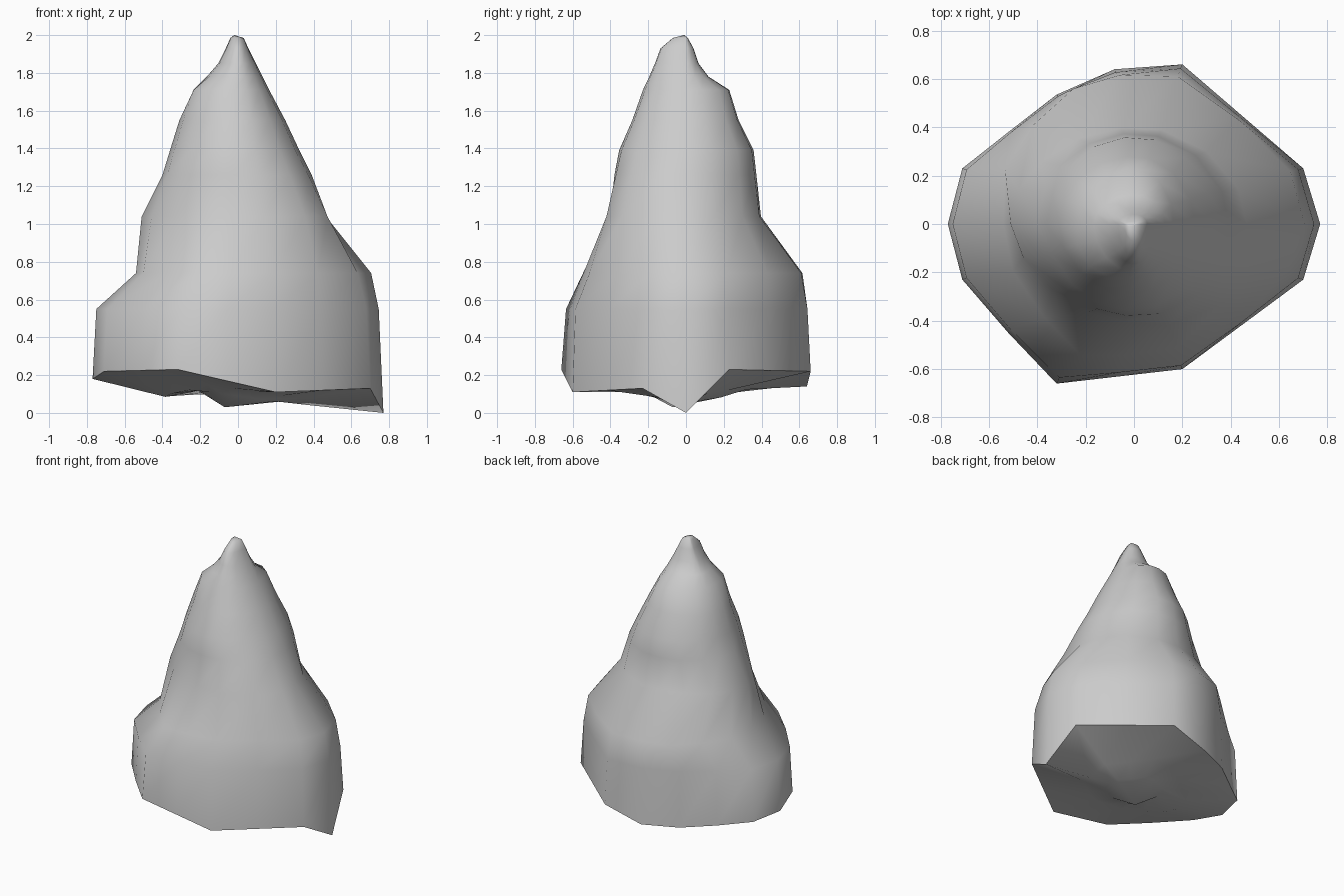
import bpy
import bmesh

cube = bpy.data.objects.get("Cube")
if cube:
    bpy.data.objects.remove(cube)

# Uneven lower rim, counter-clockwise: x, y, z
RIM = [(.77, 0, 0), (.70, .23, .23), (.45, .445, .225), (.20, .66, .22),
       (-.08, .64, .14), (-.32, .535, .14), (-.52, .38, .15), (-.71, .23, .17),
       (-.77, 0, .18), (-.71, -.23, .22), (-.52, -.45, .225), (-.32, -.66, .23),
       (-.06, -.63, .17), (.20, -.60, .11), (.45, -.415, .12), (.70, -.23, .13)]

# Levels going up: z, reach to -x, +x, -y, +y, roundness
LEVELS = [(.55, .75, .745, .64, .645, .1), (.74, .54, .705, .56, .617, .35),
          (1.04, .51, .465, .41, .40, .9), (1.26, .40, .39, .38, .375, 1),
          (1.39, .36, .325, .355, .36, 1), (1.55, .31, .25, .285, .28, 1),
          (1.71, .235, .165, .225, .23, 1), (1.78, .165, .13, .195, .12, 1),
          (1.85, .105, .095, .165, .067, 1), (1.93, .065, .055, .135, .04, 1),
          (1.985, .04, .03, .07, .01, 1)]

# Lumps and hollows on the diagonals: (z, left/right, back/front) -> amount
LUMPS = {(.74, -1, 1): .1, (.74, 1, -1): -.03, (1.04, 1, -1): .14,
         (1.04, -1, -1): -.06, (1.26, 1, -1): .03, (1.71, -1, -1): .1}

rock_grey = bpy.data.materials.new("rock grey")
rock_grey.use_nodes = True
grey = (.6, .6, .6, 1)
rock_grey.diffuse_color = grey
rock_grey.node_tree.nodes["Principled BSDF"].inputs["Base Color"].default_value = grey

bm = bmesh.new()


def level_ring(z, left, right, front, back, roundness):
    """Ring following the rim outline, rounded towards an ellipse."""
    ring = []
    for x, y, _ in RIM:
        u, v = x / .77, y / .66
        r2 = u * u + v * v
        k = 1 + roundness * (r2 ** -.5 - 1)
        lump = LUMPS.get((z, 1 if u > 0 else -1, 1 if v > 0 else -1), 0)
        k *= 1 + lump * abs(2 * u * v) / r2
        ring.append(bm.verts.new((u * k * (right if u > 0 else left),
                                  v * k * (back if v > 0 else front), z)))
    return ring


def bridge(low, high):
    for i in range(len(low)):
        j = (i + 1) % len(low)
        bm.faces.new((low[i], low[j], high[j], high[i]))


def cap(ring, tip, upward):
    v = bm.verts.new(tip)
    for a, b in zip(ring, ring[1:] + ring[:1]):
        bm.faces.new((a, b, v) if upward else (b, a, v))


# Body from the rim to the peak
rim = [bm.verts.new(p) for p in RIM]
rings = [rim] + [level_ring(*lv) for lv in LEVELS]
for low, high in zip(rings, rings[1:]):
    bridge(low, high)
cap(rings[-1], (-.02, -.01, 2), True)

# Lumpy underside, lower towards the left and at the centre
outer = [bm.verts.new((x * .5, y * .5, .04 + z * .25 + y * y * .12)) for x, y, z in RIM]
inner = [bm.verts.new((x * .28, y * .28, .09 - x * .04)) for x, y, z in RIM]
bridge(outer, rim)
bridge(inner, outer)
cap(inner, (-.07, -.07, .03), False)

# Keep only the rim crisp
bm.normal_update()
rim_set = set(rim)
for e in bm.edges:
    e.smooth = not (e.verts[0] in rim_set and e.verts[1] in rim_set)
for f in bm.faces:
    f.smooth = True

mesh = bpy.data.meshes.new("rock_peak")
bm.to_mesh(mesh)
bm.free()
mesh.materials.append(rock_grey)
rock = bpy.data.objects.new("rock_peak", mesh)
bpy.context.collection.objects.link(rock)
